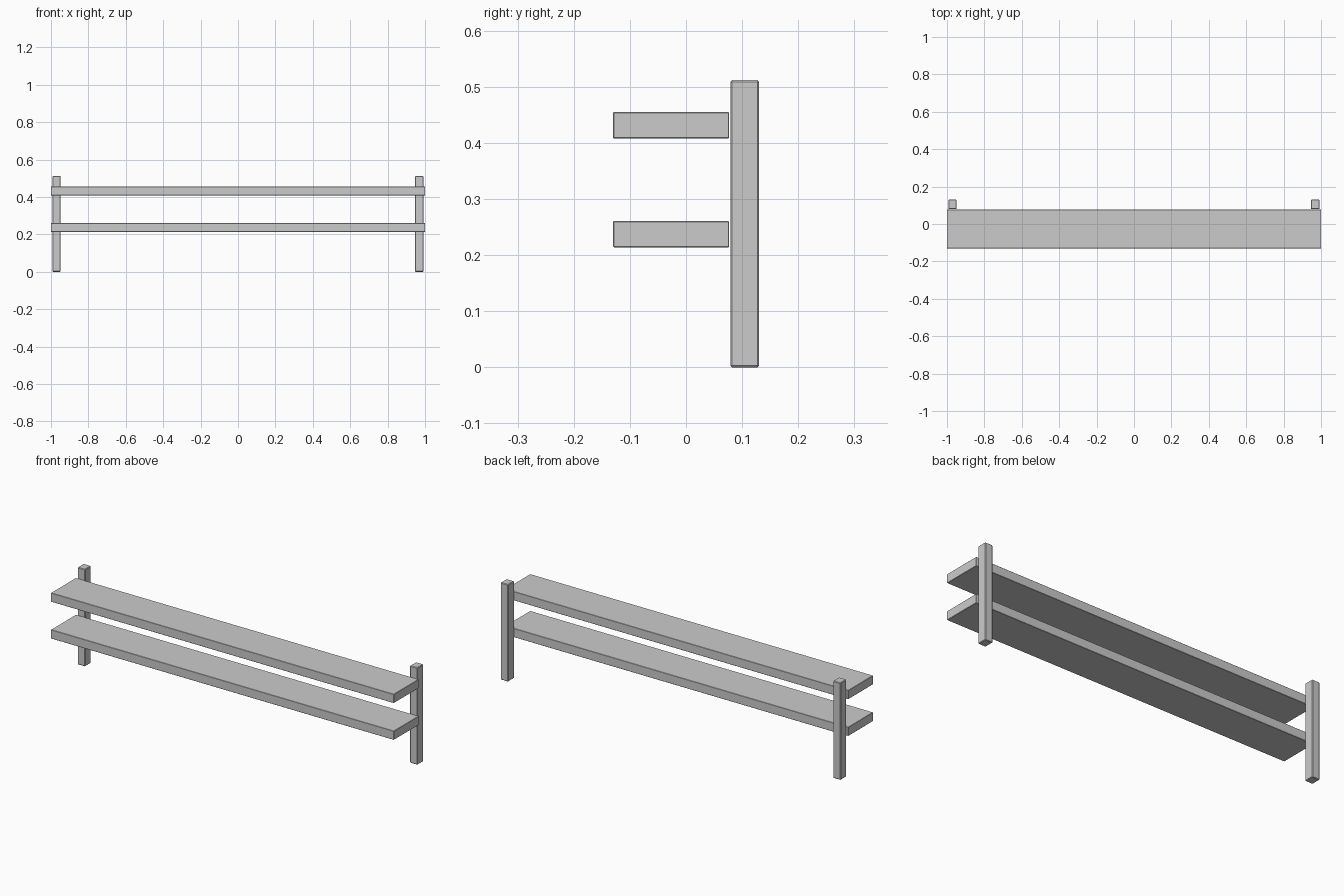
import bpy

cube = bpy.data.objects.get("Cube")
if cube:
    bpy.data.objects.remove(cube, do_unlink=True)

grey = bpy.data.materials.new("plain_grey")
grey.use_nodes = True
colour = (0.6, 0.6, 0.6, 1)
grey.diffuse_color = colour
grey.node_tree.nodes["Principled BSDF"].inputs["Base Color"].default_value = colour


def beam(name, low, high, bevel=0.003):
    """Box between two corners with slightly eased edges."""
    bpy.ops.mesh.primitive_cube_add(
        size=1, location=[(a + b) / 2 for a, b in zip(low, high)])
    obj = bpy.context.object
    obj.name = name
    obj.scale = [b - a for a, b in zip(low, high)]
    bpy.ops.object.transform_apply(location=False, rotation=False, scale=True)
    obj.data.materials.append(grey)
    mod = obj.modifiers.new("eased_edges", 'BEVEL')
    mod.width = bevel
    mod.segments = 1
    return obj


# Two long horizontal planks
for name, bottom in (("lower_plank", 0.214), ("upper_plank", 0.408)):
    beam(name, (-1, -0.13, bottom), (1, 0.077, bottom + 0.047), 0.0015)

# Upright posts behind the planks, one at each end
for name, x in (("right_post", -0.97), ("left_post", 0.969)):
    beam(name, (x - 0.022, 0.079, 0), (x + 0.022, 0.13, 0.512))
